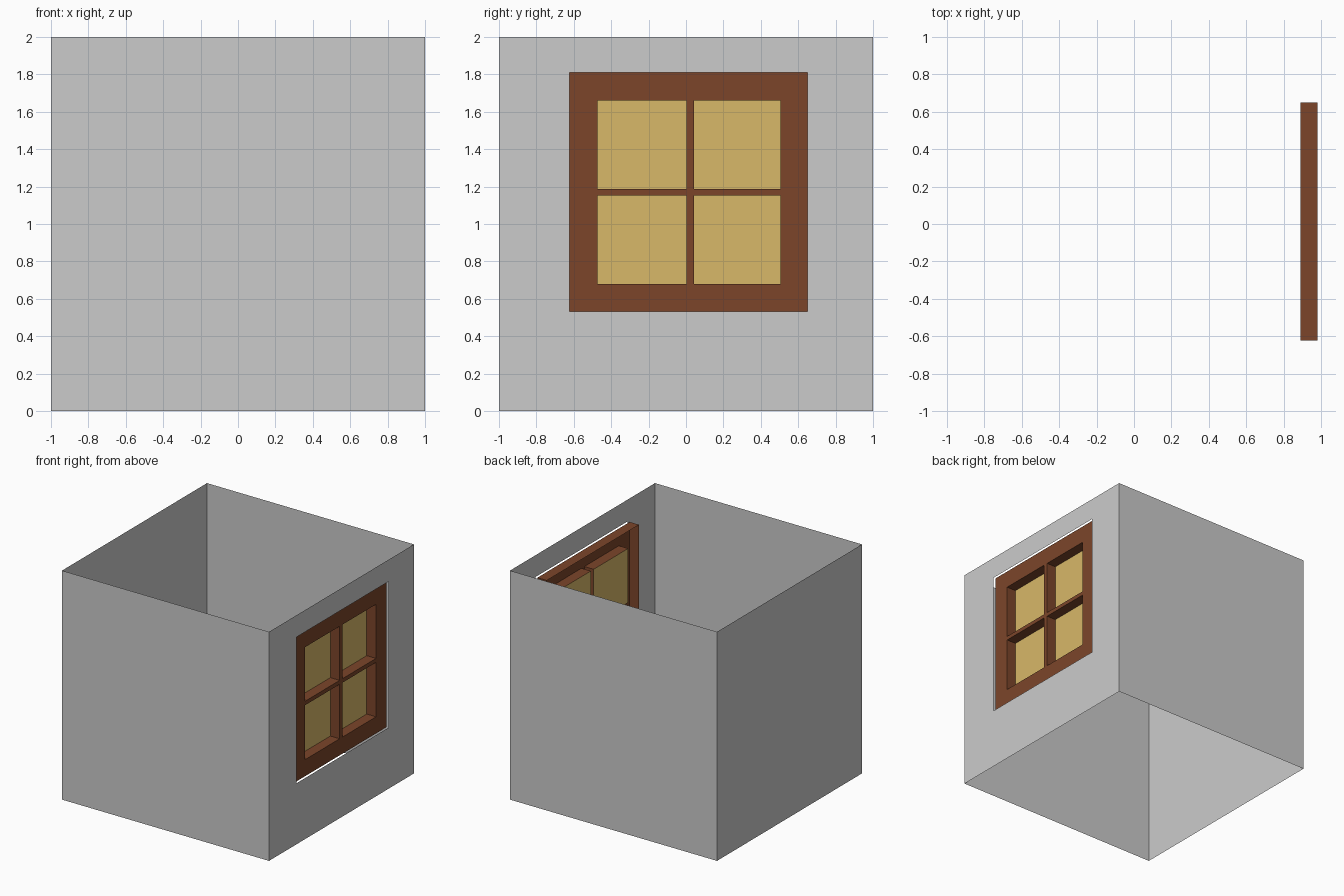
import bpy, bmesh

if "Cube" in bpy.data.objects:
    bpy.data.objects.remove(bpy.data.objects["Cube"])

def material(name, rgb):
    m = bpy.data.materials.new(name)
    m.diffuse_color = (*rgb, 1)
    m.use_nodes = True
    m.node_tree.nodes["Principled BSDF"].inputs["Base Color"].default_value = m.diffuse_color
    return m

brown = material("brown_wood", (0.20, 0.06, 0.023))
yellow = material("yellow_glass", (0.69, 0.48, 0.14))

def finish(name, bm, mat=None):
    bmesh.ops.remove_doubles(bm, verts=bm.verts, dist=0.0005)
    me = bpy.data.meshes.new(name)
    bm.to_mesh(me)
    bm.free()
    if mat:
        me.materials.append(mat)
    bpy.context.collection.objects.link(bpy.data.objects.new(name, me))

def face(bm, pts):
    bm.faces.new([bm.verts.new(p) for p in pts])

def sheet(bm, x, ys, zs, keep):
    """Grid of quads facing +x; keep(i, j) picks the cells."""
    for i in range(len(ys) - 1):
        for j in range(len(zs) - 1):
            if keep(i, j):
                a, b, c, d = ys[i], ys[i + 1], zs[j], zs[j + 1]
                face(bm, [(x, a, c), (x, b, c), (x, b, d), (x, a, d)])

def sleeve(bm, x0, x1, a, b, c, d, outward):
    """Four sides of a rectangular tube running along x."""
    loop = [(a, c), (b, c), (b, d), (a, d)]
    for k in range(4):
        p, q = loop[k], loop[(k + 1) % 4]
        pts = [(x0, *p), (x0, *q), (x1, *q), (x1, *p)]
        face(bm, pts[::-1] if outward else pts)

FRONT, BACK = 0.98, 0.89
Y = [-0.623, -0.473, 0.003, 0.043, 0.505, 0.65]
Z = [0.533, 0.678, 1.153, 1.188, 1.66, 1.81]
is_pane = lambda i, j: i % 2 == 1 and j % 2 == 1

# Thin open walls, with a window hole in the right one
bm = bmesh.new()
sheet(bm, 1, [-1, Y[0], Y[-1], 1], [0, Z[0], Z[-1], 2], lambda i, j: (i, j) != (1, 1))
face(bm, [(-1, -1, 0), (1, -1, 0), (1, -1, 2), (-1, -1, 2)])
face(bm, [(1, 1, 0), (-1, 1, 0), (-1, 1, 2), (1, 1, 2)])
face(bm, [(-1, 1, 0), (-1, -1, 0), (-1, -1, 2), (-1, 1, 2)])
finish("walls", bm)

# Window frame: open-backed shell with four pockets
bm = bmesh.new()
sheet(bm, FRONT, Y, Z, lambda i, j: not is_pane(i, j))
sleeve(bm, BACK, FRONT, Y[0], Y[-1], Z[0], Z[-1], False)
for i in (1, 3):
    for j in (1, 3):
        sleeve(bm, BACK, FRONT, Y[i], Y[i + 1], Z[j], Z[j + 1], True)
bmesh.ops.remove_doubles(bm, verts=bm.verts, dist=0.0005)
bmesh.ops.recalc_face_normals(bm, faces=bm.faces)
if max(bm.faces, key=lambda f: f.calc_center_median().x).normal.x < 0:
    bmesh.ops.reverse_faces(bm, faces=bm.faces)
finish("window_frame", bm, brown)

# Panes at the bottom of the pockets
bm = bmesh.new()
sheet(bm, BACK, Y, Z, is_pane)
finish("window_panes", bm, yellow)
